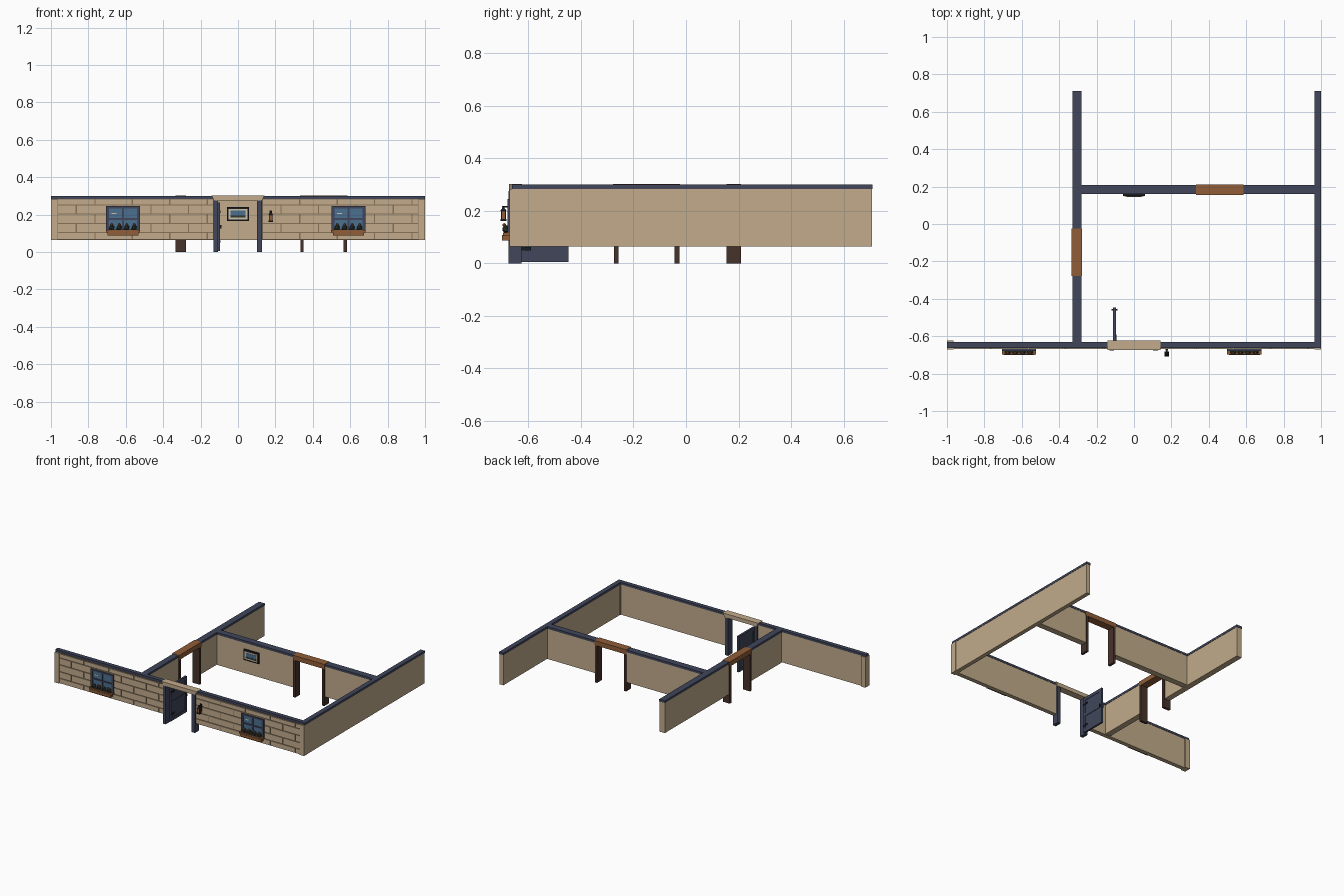
import bpy
import math
from mathutils import Vector

cube = bpy.data.objects.get("Cube")
if cube:
    bpy.data.objects.remove(cube, do_unlink=True)


def material(name, *rgb):
    m = bpy.data.materials.new(name)
    m.use_nodes = True
    m.diffuse_color = (*rgb, 1)
    m.node_tree.nodes["Principled BSDF"].inputs["Base Color"].default_value = (*rgb, 1)
    return m


TAN = material("tan stone", 0.54, 0.41, 0.26)
MORTAR = material("brown mortar", 0.24, 0.17, 0.10)
NAVY = material("navy paint", 0.052, 0.062, 0.105)
WOOD = material("warm wood", 0.28, 0.11, 0.04)
DARK = material("dark wood", 0.062, 0.032, 0.024)
GLASS = material("blue glass", 0.07, 0.16, 0.28)
BLACK = material("black iron", 0.012, 0.012, 0.016)
CREAM = material("cream", 0.62, 0.54, 0.38)
LEAF = material("dark leaf", 0.03, 0.045, 0.03)


def mesh(name, verts, faces, mat):
    me = bpy.data.meshes.new(name)
    me.from_pydata(verts, [], faces)
    me.materials.append(mat)
    ob = bpy.data.objects.new(name, me)
    bpy.context.collection.objects.link(ob)
    return ob


BOX = [(0, 1, 3, 2), (4, 6, 7, 5), (0, 4, 5, 1), (2, 3, 7, 6), (0, 2, 6, 4), (1, 5, 7, 3)]


def boxes(name, mat, *spans):
    """One object from boxes given as x0, x1, y0, y1, z0, z1."""
    verts, faces = [], []
    for x0, x1, y0, y1, z0, z1 in spans:
        n = len(verts)
        verts += [(x, y, z) for x in (x0, x1) for y in (y0, y1) for z in (z0, z1)]
        faces += [tuple(n + i for i in f) for f in BOX]
    return mesh(name, verts, faces, mat)


BASE, CAP, TOP = 0.065, 0.284, 0.3
FRONT, INNER = -0.662, -0.632


def wall(name, x0, x1, y0, y1):
    e = 0.002
    boxes(name, TAN, (x0 + e, x1 - e, y0 + e, y1 - e, BASE, CAP))
    boxes(name + "_cap", NAVY, (x0, x1, y0, y1, CAP, TOP))


# Walls with dark caps
wall("front_wall_right", -1, -0.13, FRONT, INNER)
wall("front_wall_left", 0.13, 1, FRONT, INNER)
wall("outer_left_wall", 0.966, 1, INNER, 0.71)
wall("inner_wall_front", -0.328, -0.282, INNER, -0.27)
wall("inner_wall_back", -0.328, -0.282, -0.03, 0.71)
wall("cross_wall_right", -0.282, 0.34, 0.16, 0.208)
wall("cross_wall_left", 0.575, 0.966, 0.16, 0.208)

# Corner stones at the ends of the front wall
for side, x in (("right", -1), ("left", 0.965)):
    boxes("corner_stone_" + side, TAN, (x, x + 0.035, -0.672, -0.624, BASE, CAP))


# Staggered raised stones on a mortar bed
def stones(name, x0, x1):
    boxes(name + "_mortar", MORTAR, (x0, x1, -0.664, -0.66, BASE, CAP))
    levels = (BASE, 0.105, 0.153, 0.203, 0.252, CAP)
    gap, length, spans = 0.0035, 0.2, []
    for row, (z0, z1) in enumerate(zip(levels, levels[1:])):
        x = x0 - (row % 2) * length * 0.5
        while x < x1:
            a, b = max(x, x0), min(x + length, x1)
            if b - a > 0.02:
                spans.append((a + gap, b - gap, -0.669, -0.662, z0 + gap, z1 - gap))
            x += length
    boxes(name, TAN, *spans)


stones("stones_right", -0.965, -0.13)
stones("stones_left", 0.13, 0.965)


# Wooden openings in the inner walls
def opening(name, cx, cy, along_x):
    def span(a0, a1, d, z0, z1):
        if along_x:
            return (cx + a0, cx + a1, cy - d, cy + d, z0, z1)
        return (cx - d, cx + d, cy + a0, cy + a1, z0, z1)
    boxes(name + "_posts", DARK, span(-0.125, -0.107, 0.028, 0, 0.268),
          span(0.107, 0.125, 0.028, 0, 0.268))
    boxes(name + "_lintel", WOOD, span(-0.127, 0.127, 0.028, 0.268, TOP + 0.002))


opening("cross_opening", 0.458, 0.182, True)
opening("inner_opening", -0.305, -0.15, False)

# Entrance posts and splayed stone lintel
boxes("entrance_posts", NAVY, (-0.13, -0.107, -0.675, -0.627, 0, 0.276),
      (0.102, 0.127, -0.675, -0.627, 0, 0.276))
profile = [(-0.127, 0.274), (0.127, 0.274), (0.142, 0.302), (-0.142, 0.302)]
mesh("entrance_lintel", [(x, y, z) for y in (-0.674, -0.624) for x, z in profile],
     [(0, 1, 2, 3), (7, 6, 5, 4)] + [(i, i + 4, (i + 1) % 4 + 4, (i + 1) % 4) for i in range(4)], TAN)

# Open door with framed panels on both faces
boxes("door", NAVY, (-0.108, -0.1, -0.63, -0.447, 0.006, 0.266))
for side, x in (("right", -0.111), ("left", -0.1)):
    rails = [(x, x + 0.003, -0.63, -0.447, z, z + 0.022) for z in (0.006, 0.125, 0.244)]
    stiles = [(x, x + 0.003, y, y + 0.018, 0.006, 0.266) for y in (-0.63, -0.465)]
    boxes("door_frame_" + side, NAVY, *rails, *stiles)
boxes("door_handle", BLACK, (-0.097, -0.088, -0.462, -0.455, 0.125, 0.145),
      (-0.12, -0.111, -0.462, -0.455, 0.125, 0.145))
boxes("door_hinges", BLACK, *[(-0.098, -0.094, -0.632, -0.59, z, z + 0.012) for z in (0.05, 0.21)])


def ball(name, mat, spot, radius):
    bpy.ops.mesh.primitive_ico_sphere_add(subdivisions=1, radius=radius, location=spot)
    ob = bpy.context.object
    ob.name = name
    ob.data.materials.append(mat)


# Windows with planter boxes
def window(name, c):
    boxes(name + "_glass", GLASS, (c - 0.082, c + 0.082, -0.672, -0.66, 0.115, 0.237))
    bars = [(c + x - w, c + x + w, -0.679, -0.66, 0.108, 0.245)
            for x, w in ((-0.083, 0.008), (0, 0.005), (0.083, 0.008))]
    rails = [(c - 0.09, c + 0.09, -0.678, -0.66, z, z + h)
             for z, h in ((0.108, 0.012), (0.172, 0.009), (0.233, 0.012))]
    boxes(name + "_frame", NAVY, *bars, *rails)
    boxes(name + "_glint", CREAM, (c - 0.062, c - 0.035, -0.673, -0.671, 0.203, 0.21))
    boxes(name + "_planter", WOOD, (c - 0.083, c + 0.083, -0.7, -0.665, 0.088, 0.108),
          (c - 0.092, c + 0.092, -0.697, -0.665, 0.105, 0.117))
    boxes(name + "_soil", DARK, (c - 0.078, c + 0.078, -0.692, -0.67, 0.115, 0.12))
    for i in range(4):
        x = c - 0.06 + i * 0.04
        ball(name + "_leaves", LEAF, Vector((x, -0.684, 0.13)), 0.016)
        ball(name + "_bloom", WOOD, Vector((x, -0.692, 0.146)), 0.008)


window("right_window", -0.615)
window("left_window", 0.59)

# Lantern beside the entrance
boxes("lantern_bracket", BLACK, (0.168, 0.182, -0.676, -0.667, 0.17, 0.222),
      (0.171, 0.179, -0.7, -0.67, 0.212, 0.219))
boxes("lantern_body", WOOD, (0.167, 0.183, -0.703, -0.687, 0.168, 0.2))
boxes("lantern_bars", BLACK, (0.163, 0.187, -0.707, -0.683, 0.162, 0.169),
      *[(x, x + 0.004, y, y + 0.004, 0.165, 0.202) for x in (0.165, 0.181) for y in (-0.705, -0.689)])
bpy.ops.mesh.primitive_cone_add(vertices=4, radius1=0.018, radius2=0.004, depth=0.014,
                                location=(0.175, -0.695, 0.206), rotation=(0, 0, math.pi / 4))
bpy.context.object.name = "lantern_roof"
bpy.context.object.data.materials.append(BLACK)

# Framed picture on the cross wall
boxes("picture_frame", BLACK, (-0.06, 0.06, 0.15, 0.165, 0.165, 0.241))
boxes("picture_mat", CREAM, (-0.05, 0.05, 0.148, 0.152, 0.175, 0.231))
boxes("picture_sky", GLASS, (-0.04, 0.04, 0.146, 0.15, 0.184, 0.222))
boxes("picture_land", LEAF, (-0.04, 0.04, 0.145, 0.149, 0.184, 0.195))
